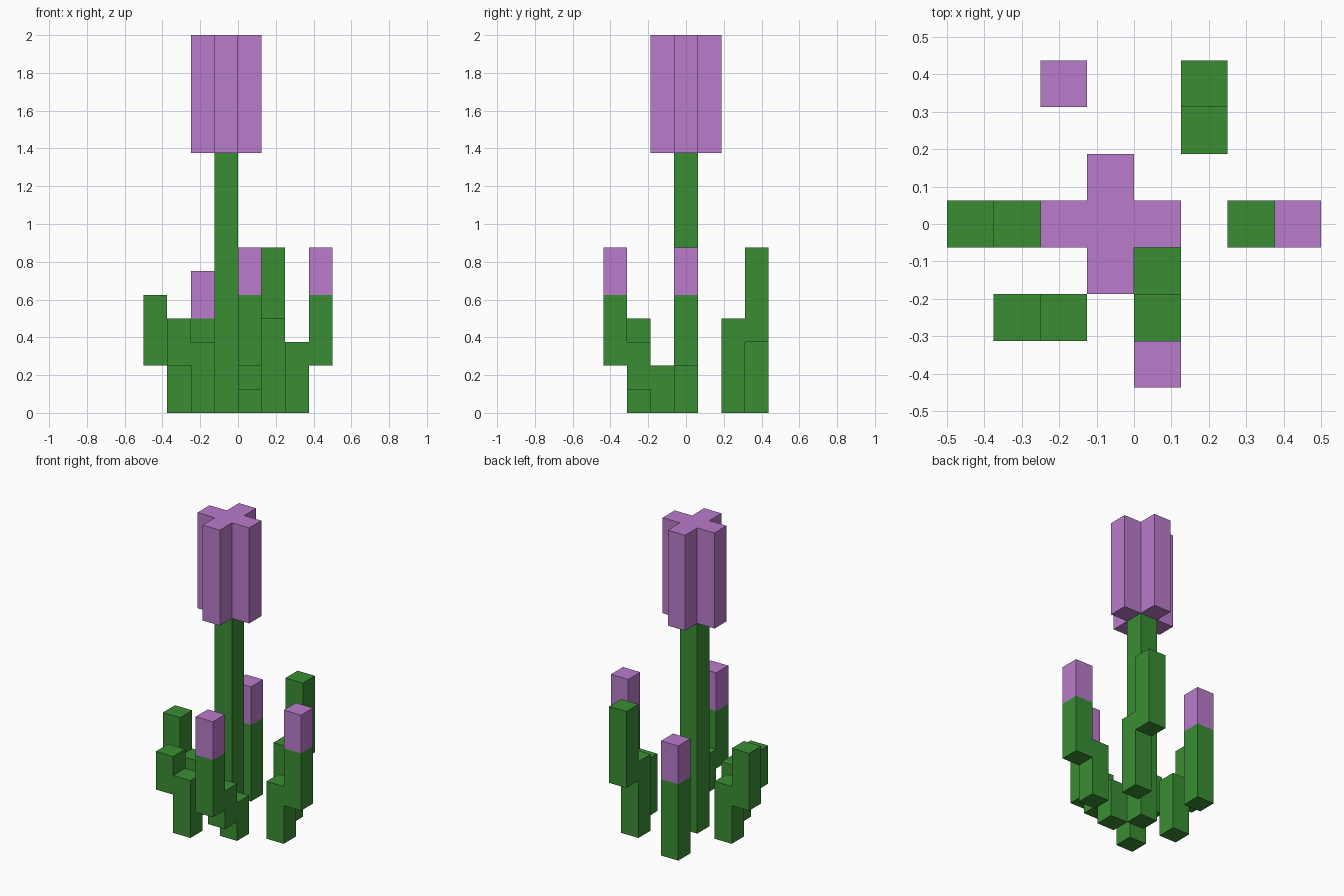
import bpy, bmesh, math
from mathutils import Vector

if "Cube" in bpy.data.objects:
    bpy.data.objects.remove(bpy.data.objects["Cube"])

U = 0.125  # one block


def material(name, rgb):
    m = bpy.data.materials.new(name)
    m.diffuse_color = (*rgb, 1)
    m.use_nodes = True
    m.node_tree.nodes["Principled BSDF"].inputs["Base Color"].default_value = m.diffuse_color
    return m


MATS = [material("leaf green", (0.042, 0.27, 0.034)),
        material("blossom purple", (0.49, 0.2, 0.6))]
GREEN, PURPLE = 0, 1


def plant(name, columns):
    """Columns are (x, y, bottom, top, colour) in blocks; only outer faces are made."""
    cells = {(x, y, z): c for x, y, z0, z1, c in columns for z in range(z0, z1)}
    bm = bmesh.new()
    for cell, colour in cells.items():
        p = Vector(cell)
        for axis in range(3):
            for sign in (1, -1):
                n = Vector((0, 0, 0))
                n[axis] = sign
                if tuple(int(v) for v in p + n) in cells:
                    continue
                a = Vector((0, 0, 0))
                a[(axis + 1) % 3] = 1
                b = n.cross(a)
                mid = p + Vector((0.5, 0, 0.5)) + n / 2
                corners = [mid + (a * i + b * j) / 2
                           for i, j in ((-1, -1), (1, -1), (1, 1), (-1, 1))]
                f = bm.faces.new([bm.verts.new(v * U) for v in corners])
                f.material_index = colour
    bmesh.ops.remove_doubles(bm, verts=bm.verts[:], dist=0.001)
    # merge coplanar block faces into clean flat sides
    bmesh.ops.dissolve_limit(bm, angle_limit=math.radians(1), verts=bm.verts[:],
                             edges=bm.edges[:], delimit={'MATERIAL'})
    me = bpy.data.meshes.new(name)
    bm.to_mesh(me)
    bm.free()
    for m in MATS:
        me.materials.append(m)
    bpy.context.collection.objects.link(bpy.data.objects.new(name, me))


# tall central stem with cross-shaped flower head
cross = [(0, 0), (1, 0), (-1, 0), (0, 1), (0, -1)]
plant("main_flower", [(-1, 0, 0, 11, GREEN)] +
      [(-1 + dx, dy, 11, 16, PURPLE) for dx, dy in cross])

# stepped side shoots around it
plant("right_shoot", [(2, 0, 0, 3, GREEN), (3, 0, 2, 5, GREEN), (3, 0, 5, 7, PURPLE)])
plant("left_shoot", [(-3, 0, 0, 3, GREEN), (-4, 0, 2, 5, GREEN)])
plant("front_left_shoot", [(-2, -2, 0, 3, GREEN), (-3, -2, 2, 4, GREEN)])
plant("front_shoot", [(0, -1, 0, 2, GREEN), (0, -2, 1, 3, GREEN),
                      (0, -3, 2, 5, GREEN), (0, -3, 5, 7, PURPLE)])
plant("back_right_shoot", [(1, 2, 0, 4, GREEN), (1, 3, 3, 7, GREEN)])
plant("back_left_shoot", [(-2, 3, 0, 4, GREEN), (-2, 3, 4, 6, PURPLE)])
